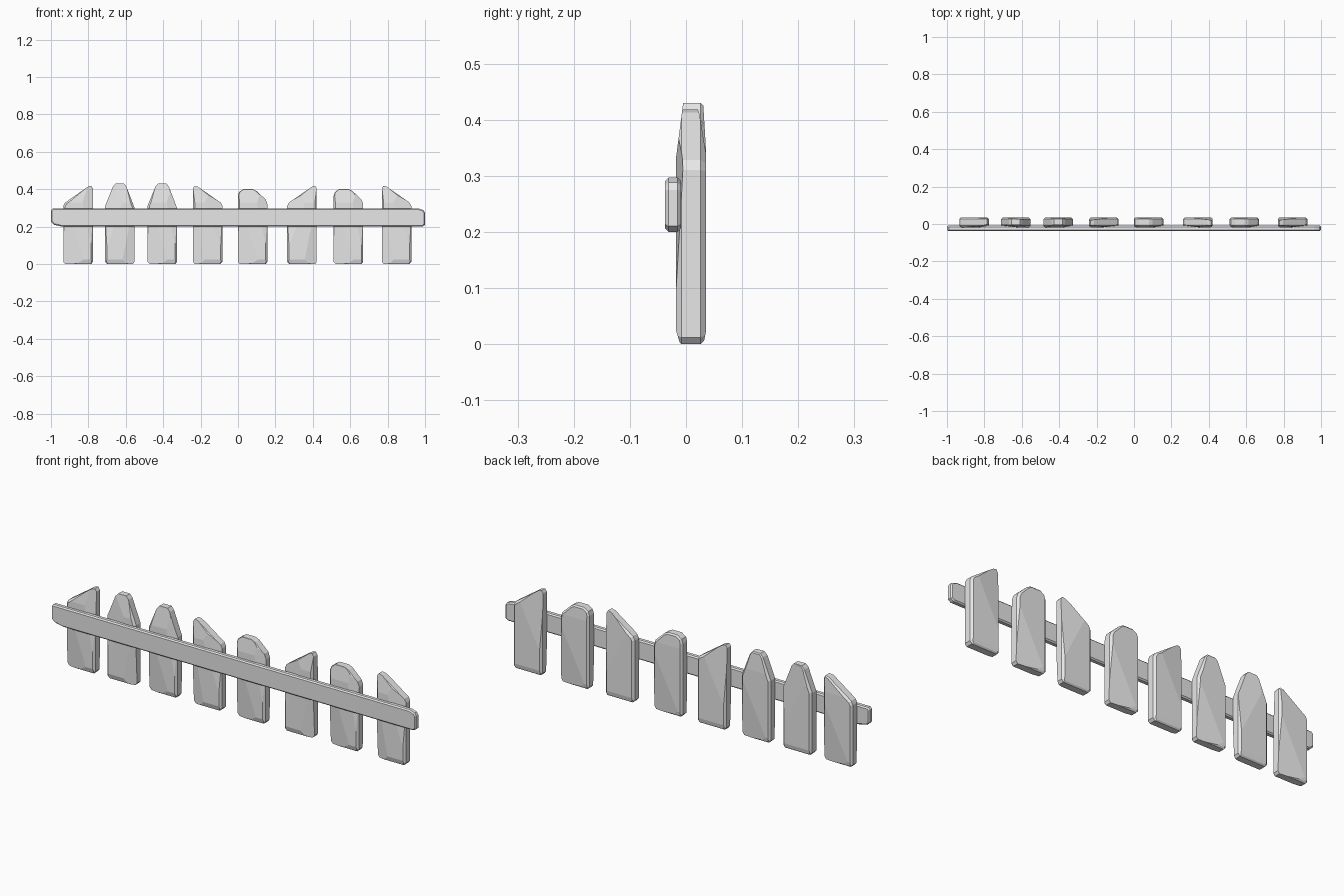
import bpy, bmesh
from mathutils import Vector

if "Cube" in bpy.data.objects:
    bpy.data.objects.remove(bpy.data.objects["Cube"])

grey = bpy.data.materials.new("plain_grey")
grey.use_nodes = True
grey.diffuse_color = (0.8, 0.8, 0.8, 1)
grey.node_tree.nodes["Principled BSDF"].inputs["Base Color"].default_value = (0.8, 0.8, 0.8, 1)


def shave(bm, point, normal):
    """Plane off everything beyond the plane and close the cut."""
    geom = bm.verts[:] + bm.edges[:] + bm.faces[:]
    bmesh.ops.bisect_plane(bm, geom=geom, dist=0.00005, plane_co=point,
                           plane_no=Vector(normal).normalized(), clear_outer=True)
    rim = [e for e in bm.edges if e.is_boundary]
    if rim:
        bmesh.ops.holes_fill(bm, edges=rim, sides=0)


def plank(name, outline, front, back, chamfer, cuts=()):
    """Extrude an x-z outline, chamfer both rims, then shave shallow facets."""
    bm = bmesh.new()
    face = bm.faces.new([bm.verts.new((x, front, z)) for x, z in outline])
    grown = bmesh.ops.extrude_face_region(bm, geom=[face], use_keep_orig=True)
    for v in grown["geom"]:
        if isinstance(v, bmesh.types.BMVert):
            v.co.y = back
    bmesh.ops.recalc_face_normals(bm, faces=bm.faces)
    rims = [e for e in bm.edges if abs(e.verts[0].co.y - e.verts[1].co.y) < 0.001]
    bmesh.ops.bevel(bm, geom=rims, offset=chamfer, segments=1, profile=0.5,
                    affect='EDGES', clamp_overlap=True)
    for point, normal in cuts:
        shave(bm, point, normal)
    bmesh.ops.recalc_face_normals(bm, faces=bm.faces)
    mesh = bpy.data.meshes.new(name)
    bm.to_mesh(mesh)
    bm.free()
    mesh.materials.append(grey)
    obj = bpy.data.objects.new(name, mesh)
    bpy.context.collection.objects.link(obj)
    return obj


# Picket outlines, centred on x = 0
FOOT = [(-0.079, 0.012), (-0.068, 0), (0.07, 0), (0.079, 0.012)]
SLANTED = FOOT + [(0.079, 0.405), (0.07, 0.418), (0.052, 0.413),
                  (-0.07, 0.328), (-0.079, 0.31)]
POINTED = FOOT + [(0.079, 0.3), (0.035, 0.415), (0.022, 0.43),
                  (-0.022, 0.43), (-0.036, 0.415), (-0.079, 0.31)]
ROUNDED = FOOT + [(0.079, 0.32), (0.07, 0.345), (0.022, 0.39), (0.002, 0.4),
                  (-0.05, 0.4), (-0.072, 0.385), (-0.079, 0.365)]
FRONT, BACK = -0.018, 0.036

# Pickets: style, centre x, mirror direction
PICKETS = [("slanted", SLANTED, -0.855, 1), ("pointed", POINTED, -0.632, 1),
           ("pointed", POINTED, -0.405, 1), ("slanted", SLANTED, -0.162, -1),
           ("rounded", ROUNDED, 0.078, 1), ("slanted", SLANTED, 0.342, 1),
           ("rounded", ROUNDED, 0.59, 1), ("slanted", SLANTED, 0.848, -1)]

for i, (style, outline, cx, side) in enumerate(PICKETS):
    points = [(x * side, z) for x, z in outline]
    tilt = 0.05 if i % 2 else -0.05
    cuts = [
        # sloping facets down the front, and the thinner head and foot
        ((-0.03 * side, FRONT, 0.2), (-0.14 * side, -1, tilt)),
        ((0.05 * side, FRONT, 0.2), (0.25 * side, -1, -tilt)),
        ((0, FRONT, 0.33), (0, -1, 0.13)),
        ((0, FRONT, 0.025), (0, -1, -0.3)),
        # matching facets on the back
        ((0.03 * side, BACK, 0.2), (0.1 * side, 1, tilt)),
        ((0, BACK, 0.34), (0, 1, 0.06)),
        ((0, BACK, 0.025), (0, 1, -0.2)),
    ]
    picket = plank(f"{style}_picket_{i + 1}", points, FRONT, BACK, 0.01, cuts)
    picket.location.x = cx

# Long rail across the front, with worn ends
RAIL = [(-1, 0.225), (-0.985, 0.21), (-0.94, 0.2), (0.985, 0.2), (1, 0.21),
        (1, 0.275), (0.992, 0.288), (0.965, 0.297), (-0.99, 0.297), (-1, 0.288)]
plank("rail", RAIL, -0.037, -0.009, 0.006)
